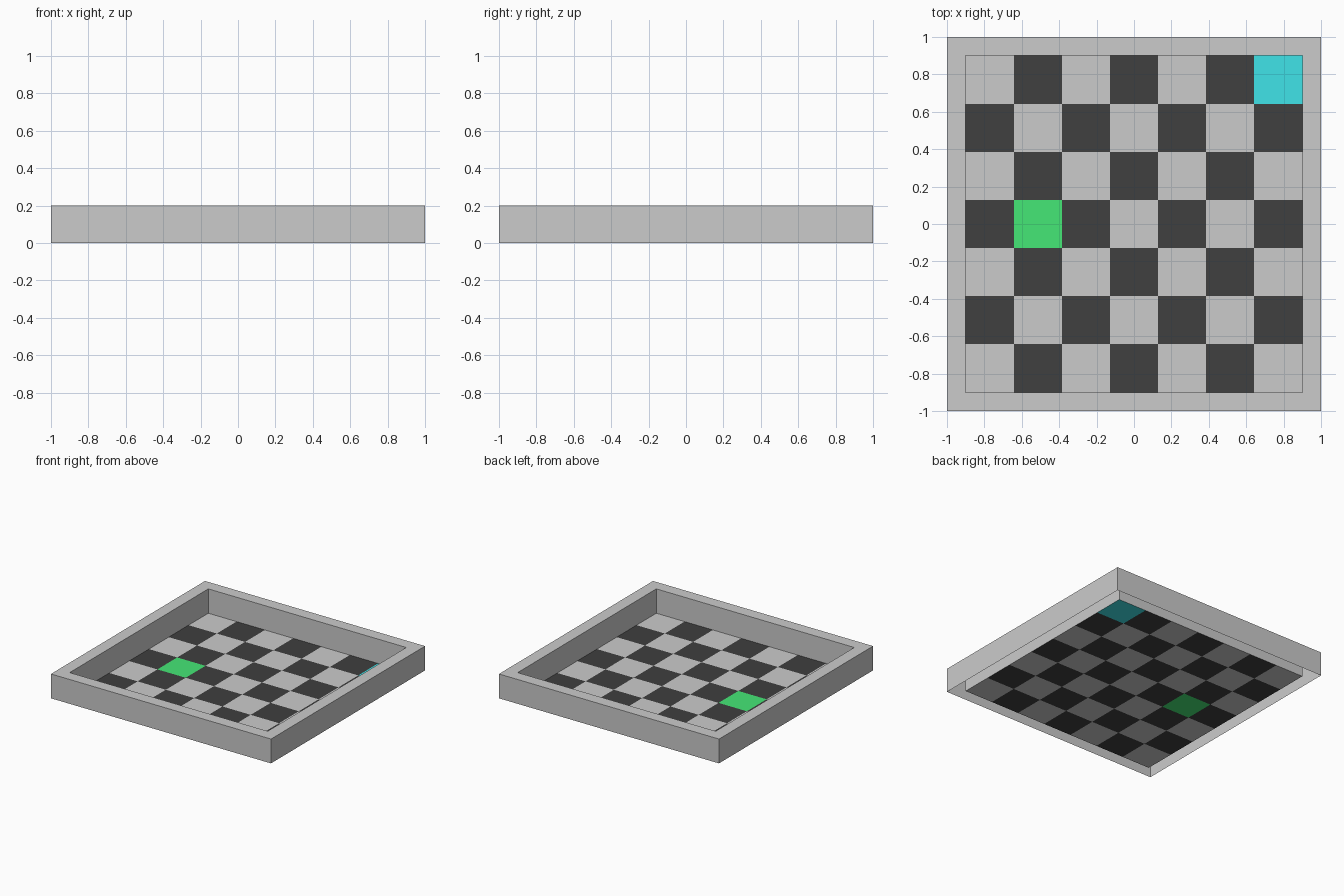
import bpy, bmesh

if "Cube" in bpy.data.objects:
    bpy.data.objects.remove(bpy.data.objects["Cube"])

OUTER, INNER, HEIGHT, TILES = 1.0, 0.9, 0.2, 7


def material(name, rgb):
    m = bpy.data.materials.new(name)
    m.diffuse_color = (*rgb, 1)
    m.use_nodes = True
    m.node_tree.nodes["Principled BSDF"].inputs["Base Color"].default_value = m.diffuse_color
    return m


def finish(name, bm, mats=()):
    mesh = bpy.data.meshes.new(name)
    bm.to_mesh(mesh)
    bm.free()
    for m in mats:
        mesh.materials.append(m)
    obj = bpy.data.objects.new(name, mesh)
    bpy.context.collection.objects.link(obj)
    return obj


# Border wall: outer side, top rim and inner side, open underneath
bm = bmesh.new()
profile = [(OUTER, 0), (OUTER, HEIGHT), (INNER, HEIGHT), (INNER, 0)]
corners = [(-1, -1), (1, -1), (1, 1), (-1, 1)]
rings = [[bm.verts.new((sx * r, sy * r, z)) for sx, sy in corners] for r, z in profile]
for low, high in zip(rings, rings[1:]):
    for k in range(4):
        n = (k + 1) % 4
        bm.faces.new((low[k], low[n], high[n], high[k]))
finish("border_wall", bm)

# Checkered floor with two coloured tiles
light = material("light_tile", (0.8, 0.8, 0.8))
mats = [None, material("black_tile", (0.05, 0.05, 0.05)),
        material("green_tile", (0.06, 0.8, 0.18)),
        material("cyan_tile", (0.05, 0.77, 0.81))]
bpy.data.materials.remove(light)
special = {(1, 3): 2, (6, 6): 3}

bm = bmesh.new()
bmesh.ops.create_grid(bm, x_segments=TILES, y_segments=TILES, size=INNER)
step = 2 * INNER / TILES
for f in bm.faces:
    c = f.calc_center_median()
    i, j = int((c.x + INNER) / step), int((c.y + INNER) / step)
    f.material_index = special.get((i, j), (i + j) % 2)
finish("checkered_floor", bm, mats)
